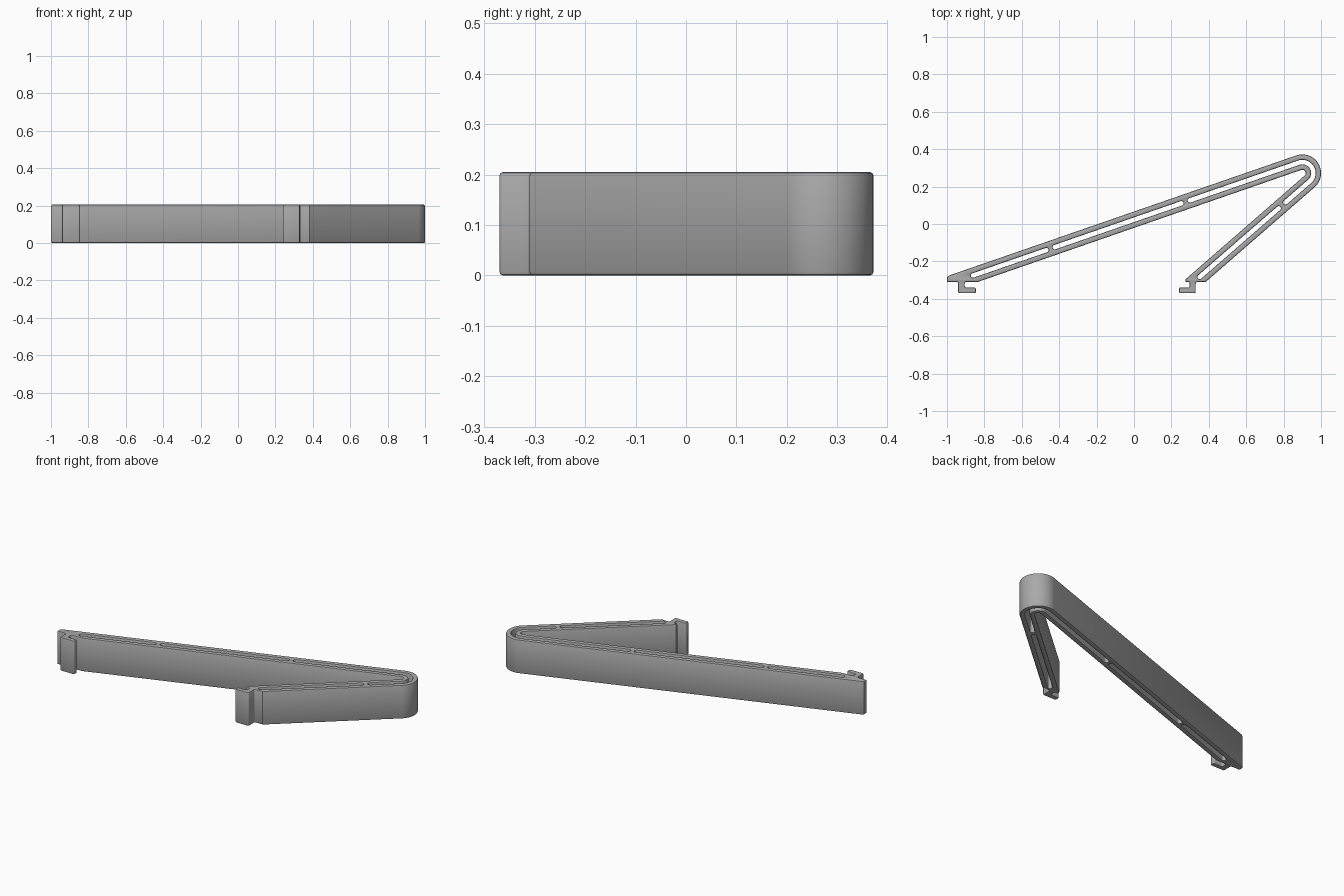
import bpy
import bmesh
from math import cos, sin, radians
from mathutils import Vector

cube = bpy.data.objects.get("Cube")
if cube:
    bpy.data.objects.remove(cube, do_unlink=True)

HEIGHT = 0.205
BEVEL = 0.007
BEND = Vector((0.9, 0.272))            # centre of the bend
LONG_A, SHORT_A = radians(109.1), radians(-49)   # outward normals of the arms
R_OUT, R_IN = 0.1, 0.018               # outer and inner faces of the band
SLOT_OUT, SLOT_IN = 0.071, 0.047       # faces of the slot


def polar(a, r):
    return Vector((cos(a), sin(a))) * r


def arc(r, a0, a1, n, centre=BEND):
    return [centre + polar(a0 + (a1 - a0) * i / n, r) for i in range(n + 1)]


def on_arm(a, r, s):
    """Point at offset r from the arm axis and distance s from the bend."""
    along = Vector((-sin(a), cos(a))) * (1 if a > 0 else -1)
    return BEND + polar(a, r) + along * s


def at_y(a, r, y):
    """Where an arm face reaches the height y."""
    p, d = on_arm(a, r, 0), on_arm(a, r, 1) - on_arm(a, r, 0)
    return p + d * ((y - p.y) / d.y)


def fillet(coords, r=0.009, n=4):
    """Round the corners of an open run of points."""
    pts = [Vector(c) for c in coords]
    out = [pts[0]]
    for a, b, c in zip(pts, pts[1:], pts[2:]):
        p, q = b + (a - b).normalized() * r, b + (c - b).normalized() * r
        for i in range(n + 1):
            t = i / n
            out.append(p * (1 - t) ** 2 + b * 2 * t * (1 - t) + q * t * t)
    return out + [pts[-1]]


def end_cap(a, s, toward):
    """Half-round slot end; toward is +1 at the far end, -1 near the bend."""
    mid = (SLOT_OUT + SLOT_IN) / 2
    half = (SLOT_OUT - SLOT_IN) / 2
    pts = []
    for i in range(9):
        t = radians(180 * i / 8)
        pts.append(on_arm(a, mid + half * cos(t), s + toward * half * (sin(t) - 1)))
    return pts


def straight_slot(a, s0, s1):
    return end_cap(a, s1, 1) + end_cap(a, s0, -1)[::-1]


# Outline: outer bend, short arm end with hook, inner bend, long arm end with hook
LIP = -0.31
outline = arc(R_OUT, LONG_A, SHORT_A, 28)
outline.append(at_y(SHORT_A, R_OUT, LIP))
outline += fillet([(0.35, LIP), (0.33, LIP), (0.33, -0.37), (0.24, -0.37),
                   (0.24, -0.34), (0.297, -0.34), (0.297, LIP), (0.285, LIP)])
outline += [Vector((0.275, LIP)), Vector((0.275, -0.296))]
outline += arc(R_IN, SHORT_A, LONG_A, 12)
outline.append(at_y(LONG_A, R_IN, LIP))
outline += fillet([(-0.87, LIP), (-0.905, LIP), (-0.905, -0.34), (-0.845, -0.34),
                   (-0.845, -0.37), (-0.94, -0.37), (-0.94, LIP), (-0.96, LIP)])
outline += [Vector((-1, LIP)), Vector((-1, -0.285)), Vector((-0.985, -0.274))]

# Slots between the bridges, one of them running around the bend
bend_slot = (end_cap(LONG_A, 0.628, 1)[::-1] + arc(SLOT_OUT, LONG_A, SHORT_A, 24)
             + end_cap(SHORT_A, 0.183, 1) + arc(SLOT_IN, SHORT_A, LONG_A, 24))
slots = [bend_slot,
         straight_slot(LONG_A, 0.652, 1.392),
         straight_slot(LONG_A, 1.416, 1.855),
         straight_slot(SHORT_A, 0.207, 0.79)]

# Filled profile, raised to full height with rounded rims
curve = bpy.data.curves.new("folded_clip", "CURVE")
curve.dimensions = '2D'
curve.fill_mode = 'BOTH'
curve.extrude = HEIGHT / 2 - BEVEL
curve.bevel_depth = BEVEL
curve.bevel_resolution = 1
curve.offset = -BEVEL
for pts in [outline] + slots:
    spline = curve.splines.new('POLY')
    spline.points.add(len(pts) - 1)
    for sp, p in zip(spline.points, pts):
        sp.co = (p.x, p.y, 0, 1)
    spline.use_cyclic_u = True

clip = bpy.data.objects.new("folded_clip", curve)
bpy.context.collection.objects.link(clip)
clip.location.z = HEIGHT / 2
bpy.ops.object.select_all(action='DESELECT')
clip.select_set(True)
bpy.context.view_layer.objects.active = clip
bpy.ops.object.convert(target='MESH')
clip = bpy.context.object

# Weld the caps to the rims
bm = bmesh.new()
bm.from_mesh(clip.data)
bmesh.ops.remove_doubles(bm, verts=bm.verts, dist=0.0002)
bmesh.ops.recalc_face_normals(bm, faces=bm.faces)
bm.to_mesh(clip.data)
bm.free()
bpy.ops.object.shade_smooth_by_angle(angle=radians(32))

# Plain grey plastic
grey = bpy.data.materials.new("grey_plastic")
grey.use_nodes = True
colour = (0.4, 0.4, 0.4, 1)
grey.diffuse_color = colour
grey.node_tree.nodes["Principled BSDF"].inputs["Base Color"].default_value = colour
clip.data.materials.clear()
clip.data.materials.append(grey)
